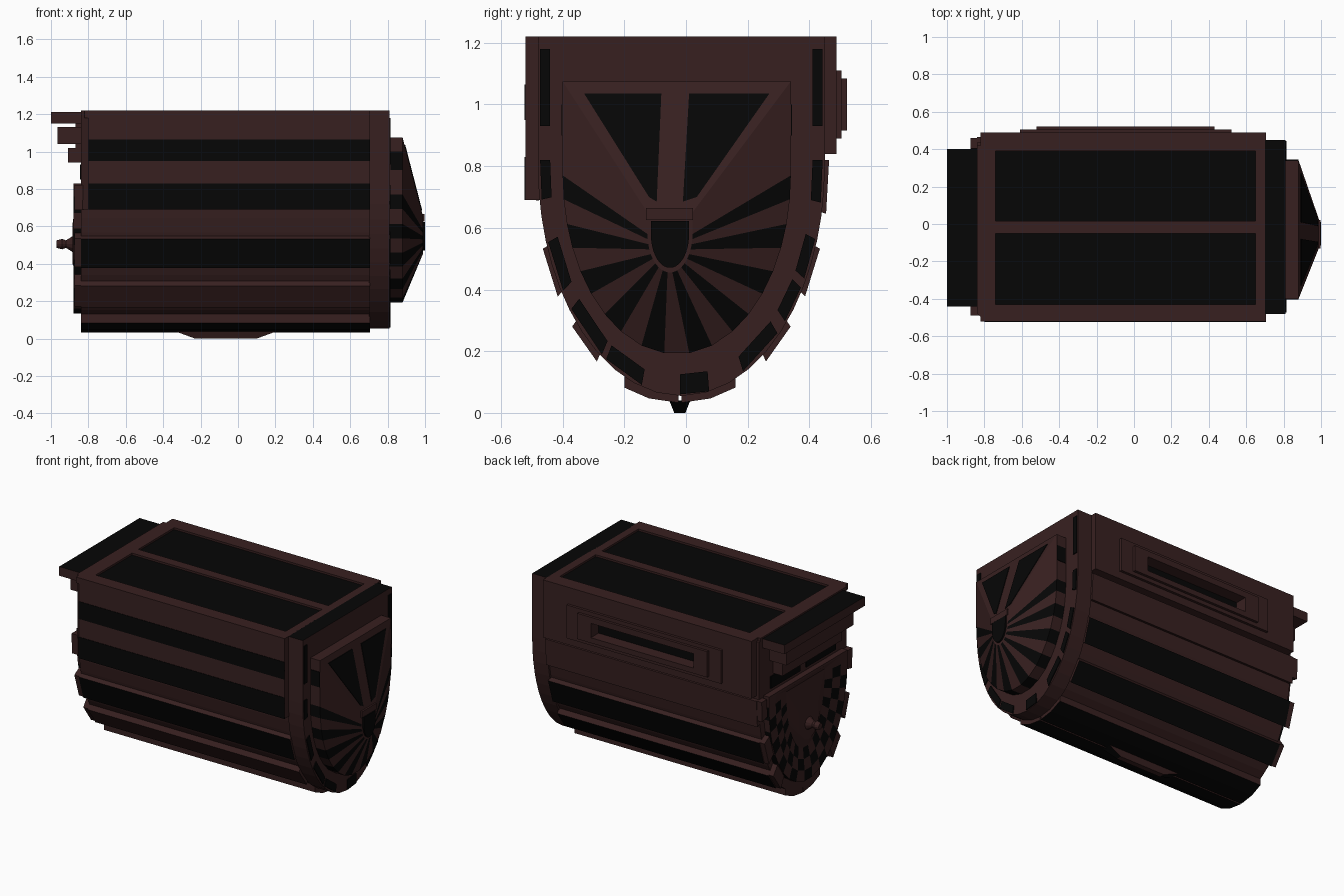
import bpy, bmesh, math

if "Cube" in bpy.data.objects:
    bpy.data.objects.remove(bpy.data.objects["Cube"])

def material(name, col):
    m = bpy.data.materials.new(name)
    m.diffuse_color = (*col, 1)
    m.use_nodes = True
    m.node_tree.nodes["Principled BSDF"].inputs["Base Color"].default_value = m.diffuse_color
    return m

MATS = [material("dark brown", (0.039, 0.0145, 0.0145)), material("black", (0.0018, 0.0018, 0.0018))]
BROWN, BLACK = 0, 1

def loft(name, sections, mat=BROWN, rule=None):
    """Skin equal-length point loops; rule(normal, point_no, section_no) picks the colour."""
    bm = bmesh.new()
    loops = [[bm.verts.new(p) for p in s] for s in sections]
    n = len(loops[0])
    tags = {}
    for k, (a, b) in enumerate(zip(loops, loops[1:])):
        for j in range(n):
            tags[bm.faces.new((a[j], a[(j + 1) % n], b[(j + 1) % n], b[j]))] = (j, k)
    tags[bm.faces.new(loops[0][::-1])] = (-1, -1)
    tags[bm.faces.new(loops[-1])] = (-1, len(loops))
    bmesh.ops.recalc_face_normals(bm, faces=bm.faces)
    bm.normal_update()
    for f, (j, k) in tags.items():
        f.material_index = rule(f.normal, j, k) if rule else mat
    me = bpy.data.meshes.new(name)
    bm.to_mesh(me)
    bm.free()
    for m in MATS:
        me.materials.append(m)
    ob = bpy.data.objects.new(name, me)
    bpy.context.collection.objects.link(ob)
    return ob

def at(x, yz):
    return [(x, y, z) for y, z in yz]

def prism(name, yz, x0, x1, mat=BROWN, rule=None):
    return loft(name, [at(x0, yz), at(x1, yz)], mat, rule)

def box(name, x, y, z, mat=BROWN, rule=None):
    return prism(name, [(y[0], z[0]), (y[1], z[0]), (y[1], z[1]), (y[0], z[1])], x[0], x[1], mat, rule)

def frame(name, x, z, hx, hz, y):
    """Four bars around a hole, in the side plane."""
    box(name + "_top", x, y, (hz[1], z[1]))
    box(name + "_bottom", x, y, (z[0], hz[0]))
    box(name + "_left", (x[0], hx[0]), y, hz)
    box(name + "_right", (hx[1], x[1]), y, hz)

def shield(cy, hw, zb, zc, zt, n=19):
    """U outline: flat top, straight sides, half-ellipse bottom in equal arc steps."""
    fine = [(cy - hw * math.cos(math.pi * i / 400), zc - (zc - zb) * math.sin(math.pi * i / 400))
            for i in range(401)]
    run = [0]
    for a, b in zip(fine, fine[1:]):
        run.append(run[-1] + math.dist(a, b))
    arc = [fine[min(range(401), key=lambda i: abs(run[i] - run[-1] * s / n))] for s in range(n + 1)]
    return [(cy - hw, zt)] + arc + [(cy + hw, zt)]

def rim(z, side, s):
    """Point on the body outline at height z, scaled by s."""
    cy, hw, zc, b = -0.015, 0.465, 0.8, 0.75
    if z >= zc:
        return (cy + side * hw * s, z)
    q = (zc - z) / b
    return (cy + side * hw * s * math.sqrt(1 - q * q), zc - b * q * s)

def rim_quad(hi, lo, side, s0, s1):
    return [rim(hi, side, s0), rim(lo, side, s0), rim(lo, side, s1), rim(hi, side, s1)]

# Barrel body and front collar
prism("body_core", shield(-0.015, 0.452, 0.065, 0.8, 1.2, 24), -0.84, 0.72)
prism("collar", shield(-0.015, 0.465, 0.055, 0.8, 1.22, 24), 0.70, 0.81,
      rule=lambda n, j, k: BLACK if n.z > 0.9 else BROWN)

# Raised slats along the lower body: coloured outer faces, brown edges
def slat(name, hi, lo, side, mat):
    prism(name, rim_quad(hi, lo, side, 0.92, 1.03), -0.84, 0.705,
          rule=lambda n, j, k: mat if j == 2 else BROWN)

BLOCKS = {-1: [(1.18, 0.93), (0.82, 0.69), (0.55, 0.39), (0.33, 0.18), (0.165, 0.08)],
          1: [(1.18, 0.93), (0.82, 0.68), (0.56, 0.43), (0.40, 0.29), (0.25, 0.125)]}
slat("side_slat", 0.82, 0.65, 1, BROWN)
for side, tag in ((-1, "front"), (1, "back")):
    slat(tag + "_upper_slat", 0.54, 0.39, side, BLACK)
    slat(tag + "_middle_slat", 0.295, 0.185, side, BLACK if side > 0 else BROWN)
    # Bottom slat pair with a thin slot between them
    prism(tag + "_bottom_slat", [(-0.02 + side * y, z) for y, z in
          ((0.005, 0.12), (0.005, 0.033), (0.10, 0.047), (0.18, 0.082), (0.18, 0.13))], -0.84, 0.705,
          rule=lambda n, j, k: BLACK if j in (1, 2) else BROWN)
    # Dark blocks round the collar face
    for i, (hi, lo) in enumerate(BLOCKS[side]):
        prism(f"{tag}_collar_block_{i}", rim_quad(hi, lo, side, 0.915, 0.985), 0.808, 0.816, BLACK)
    # Teeth round the rear end
    for i, (hi, lo) in enumerate([(0.82, 0.69), (0.54, 0.39), (0.295, 0.185)]):
        prism(f"{tag}_rear_tooth_{i}", rim_quad(hi, lo, side, 0.90, 1.02), -0.875, -0.83)
prism("collar_block_bottom", [(-0.02, 0.125), (0.07, 0.135), (0.075, 0.07), (-0.02, 0.06)], 0.808, 0.816, BLACK)

# Front side panel with chamfered end and dark stripes
loft("front_panel", [[(x, y, z) for x, y in ((-0.84, -0.45), (-0.84, -0.475), (-0.80, -0.52),
                                            (0.705, -0.52), (0.705, -0.45))] for z in (0.69, 1.22)])
for i, z in enumerate([(0.95, 1.065), (0.69, 0.83)]):
    box(f"front_stripe_{i}", (-0.80, 0.705), (-0.523, -0.518), z, BLACK)

# Back side panel with the stepped, recessed vent
hole_x, hole_z = (-0.42, 0.33), (0.95, 1.045)
frame("back_panel", (-0.82, 0.705), (0.84, 1.22), hole_x, hole_z, (0.43, 0.488))
frame("vent_outer_frame", (-0.61, 0.52), (0.89, 1.11), hole_x, hole_z, (0.48, 0.505))
frame("vent_inner_frame", (-0.52, 0.43), (0.915, 1.085), hole_x, hole_z, (0.48, 0.522))
box("vent_floor", hole_x, (0.434, 0.442), hole_z, BLACK)

# Roof frame and two dark panels
for name, x, y in (("front", (-0.82, 0.705), (-0.52, -0.43)), ("back", (-0.82, 0.705), (0.39, 0.485)),
                   ("middle", (-0.74, 0.65), (-0.05, 0.015)), ("left", (-0.84, -0.74), (-0.46, 0.42)),
                   ("right", (0.65, 0.705), (-0.46, 0.42))):
    box("roof_bar_" + name, x, y, (1.18, 1.22))
for i, y in enumerate([(-0.43, -0.05), (0.015, 0.39)]):
    box(f"roof_panel_{i}", (-0.74, 0.65), y, (1.198, 1.207), BLACK)

# Keel under the body
keel = ((-0.34, 0.04), (-0.23, 0.0), (0.10, 0.0), (0.21, 0.04))
loft("keel", [[(x, -0.02 + s * (0.018 + 0.4 * z), z) for x, z in keel] for s in (-1, 1)], BROWN,
     rule=lambda n, j, k: BLACK if abs(n.x) > 0.1 else BROWN)

# Nose: checked rim and a faceted cone with alternating rays
rim_shape = shield(-0.03, 0.37, 0.19, 0.77, 1.075)
hub_shape = shield(-0.052, 0.073, 0.455, 0.58, 0.65)
loft("nose", [at(0.80, rim_shape), at(0.88, rim_shape), at(0.99, hub_shape)],
     rule=lambda n, j, k: BLACK if 1 <= j <= 19 and j % 2 and k in (0, 1) else BROWN)
for i, y in enumerate([(-0.404, -0.398), (0.338, 0.344)]):
    box(f"nose_rim_block_{i}", (0.815, 0.88), y, (0.9, 1.0), BLACK)

# Nose windows lying on the sloping top facet
def slope_x(z):
    return 0.88 + 0.11 * (1.075 - z) / 0.425

for name, pts in (("left", ((-0.33, 1.035), (-0.08, 1.035), (-0.095, 0.685), (-0.12, 0.70))),
                  ("right", ((0.01, 1.035), (0.27, 1.035), (0.035, 0.70), (-0.01, 0.685)))):
    loft("nose_window_" + name, [[(slope_x(z) + d, y, z) for y, z in pts] for d in (-0.003, 0.004)], BLACK)
box("nose_sill", (0.95, 0.997), (-0.13, 0.022), (0.625, 0.665))
prism("hub_inset", shield(-0.052, 0.062, 0.47, 0.58, 0.622), 0.985, 1.0, BLACK)

# Rear end: checked rings around a small cone
rings = [shield(-0.02, hw, zb, 0.76, zt) for hw, zb, zt in
         ((0.41, 0.13, 0.83), (0.34, 0.20, 0.815), (0.27, 0.27, 0.80), (0.20, 0.34, 0.78))]
hub = shield(-0.02, 0.10, 0.40, 0.52, 0.61)
loft("rear_rings", [at(-0.83, rings[0]), at(-0.88, rings[0]), at(-0.88, rings[1]),
                    at(-0.87, rings[2]), at(-0.86, rings[3]), at(-0.885, hub)],
     rule=lambda n, j, k: BLACK if 1 <= j <= 19 and 0 <= k <= 3 and (j + k) % 2 else BROWN)
loft("rear_nozzle", [[(x, -0.02 + r * math.cos(a * math.pi / 6), 0.505 + r * math.sin(a * math.pi / 6))
                      for a in range(12)] for x, r in ((-0.88, 0.045), (-0.92, 0.02), (-0.94, 0.028), (-0.97, 0.02))])
for i, y in enumerate([(-0.36, -0.05), (0.01, 0.32)]):
    box(f"rear_window_{i}", (-0.846, -0.838), y, (0.85, 0.93), BLACK)

# Rear canopy and the stepped brackets below it
top_black = lambda n, j, k: BLACK if n.z > 0.5 else BROWN
box("canopy", (-1.0, -0.83), (-0.44, 0.40), (1.15, 1.21), rule=top_black)
box("canopy_core", (-0.87, -0.83), (-0.33, 0.29), (0.94, 1.16))
box("canopy_step_upper", (-0.965, -0.83), (-0.37, 0.33), (1.04, 1.13), rule=top_black)
box("canopy_step_lower", (-0.91, -0.83), (-0.33, 0.29), (0.94, 1.02), rule=top_black)
